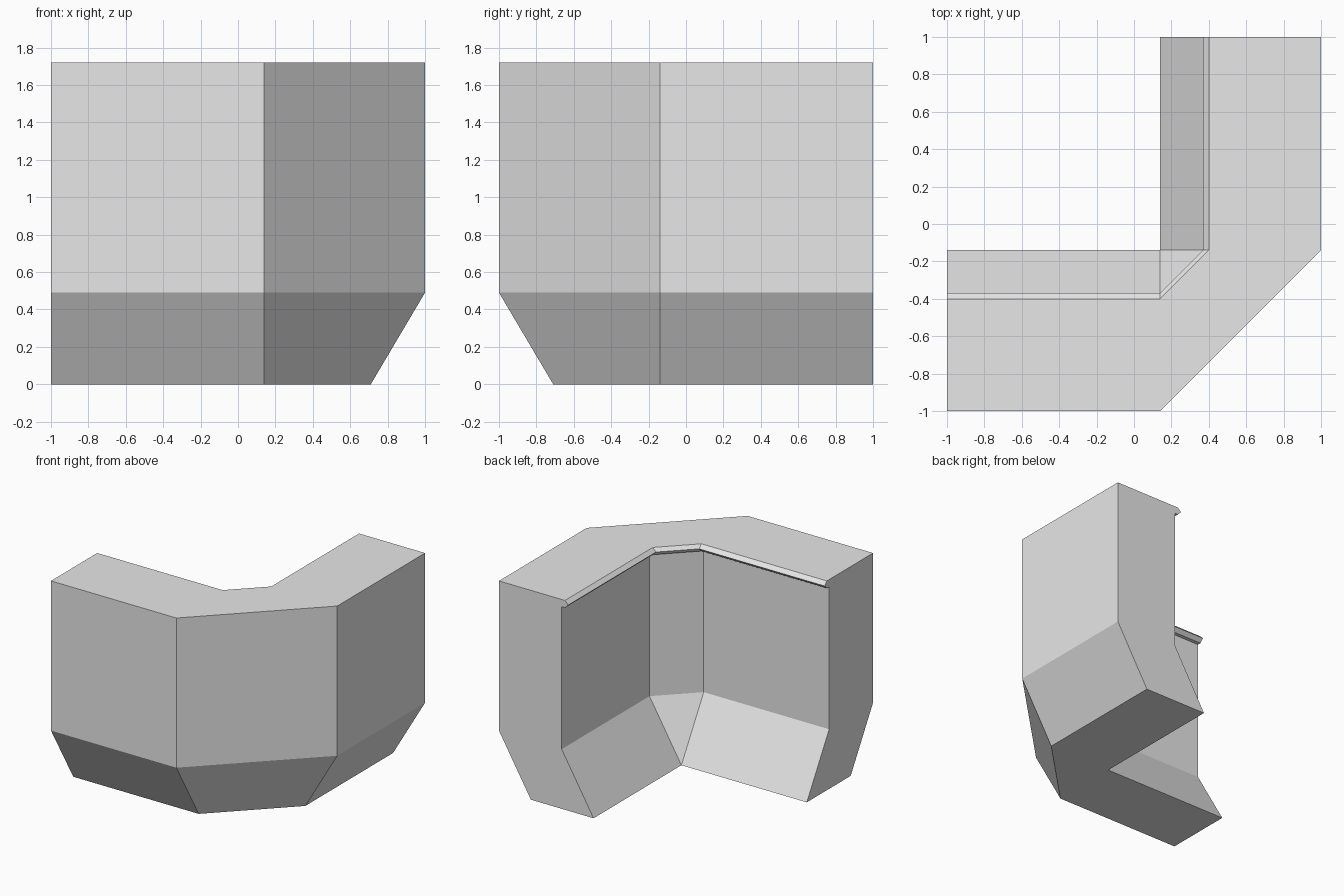
import bpy
import bmesh
from mathutils import Vector

cube = bpy.data.objects.get("Cube")
if cube:
    bpy.data.objects.remove(cube, do_unlink=True)

# Plain light grey for the whole piece
grey = bpy.data.materials.new("light_grey")
grey.use_nodes = True
colour = (0.8, 0.8, 0.8, 1)
grey.diffuse_color = colour
grey.node_tree.nodes["Principled BSDF"].inputs["Base Color"].default_value = colour

# Cross-section as (distance from inner corner, height): splayed base,
# upright body and a small bevelled lip along the inner top edge
INNER = 0.14
section = [
    (0, 0), (0.57, 0), (0.86, 0.49), (0.86, 1.72),
    (0.26, 1.72), (0.23, 1.69), (0.26, 1.66), (0.29, 1.66), (0.29, 0.49),
]

# Stations along the bend: origin and outward direction of each section
front, side = Vector((0, -1, 0)), Vector((1, 0, 0))
corner = Vector((INNER, -INNER, 0))
stations = [
    (Vector((-1, -INNER, 0)), front),
    (corner, front),
    (corner, side),
    (Vector((INNER, 1, 0)), side),
]


def sweep(name, profile, path, material):
    """Join one closed profile across all stations and cap both ends."""
    bm = bmesh.new()
    rings = [[bm.verts.new(origin + out * r + Vector((0, 0, z)))
              for r, z in profile] for origin, out in path]
    n = len(profile)
    for a, b in zip(rings, rings[1:]):
        for i in range(n):
            j = (i + 1) % n
            bm.faces.new((a[i], a[j], b[j], b[i]))
    bm.faces.new(rings[0])
    bm.faces.new(rings[-1])
    # The sections meet in one point at the inner foot of the corner
    bmesh.ops.remove_doubles(bm, verts=bm.verts, dist=0.0001)
    bmesh.ops.recalc_face_normals(bm, faces=bm.faces)
    mesh = bpy.data.meshes.new(name)
    bm.to_mesh(mesh)
    bm.free()
    mesh.materials.append(material)
    obj = bpy.data.objects.new(name, mesh)
    bpy.context.collection.objects.link(obj)
    return obj


sweep("corner_wall", section, stations, grey)
